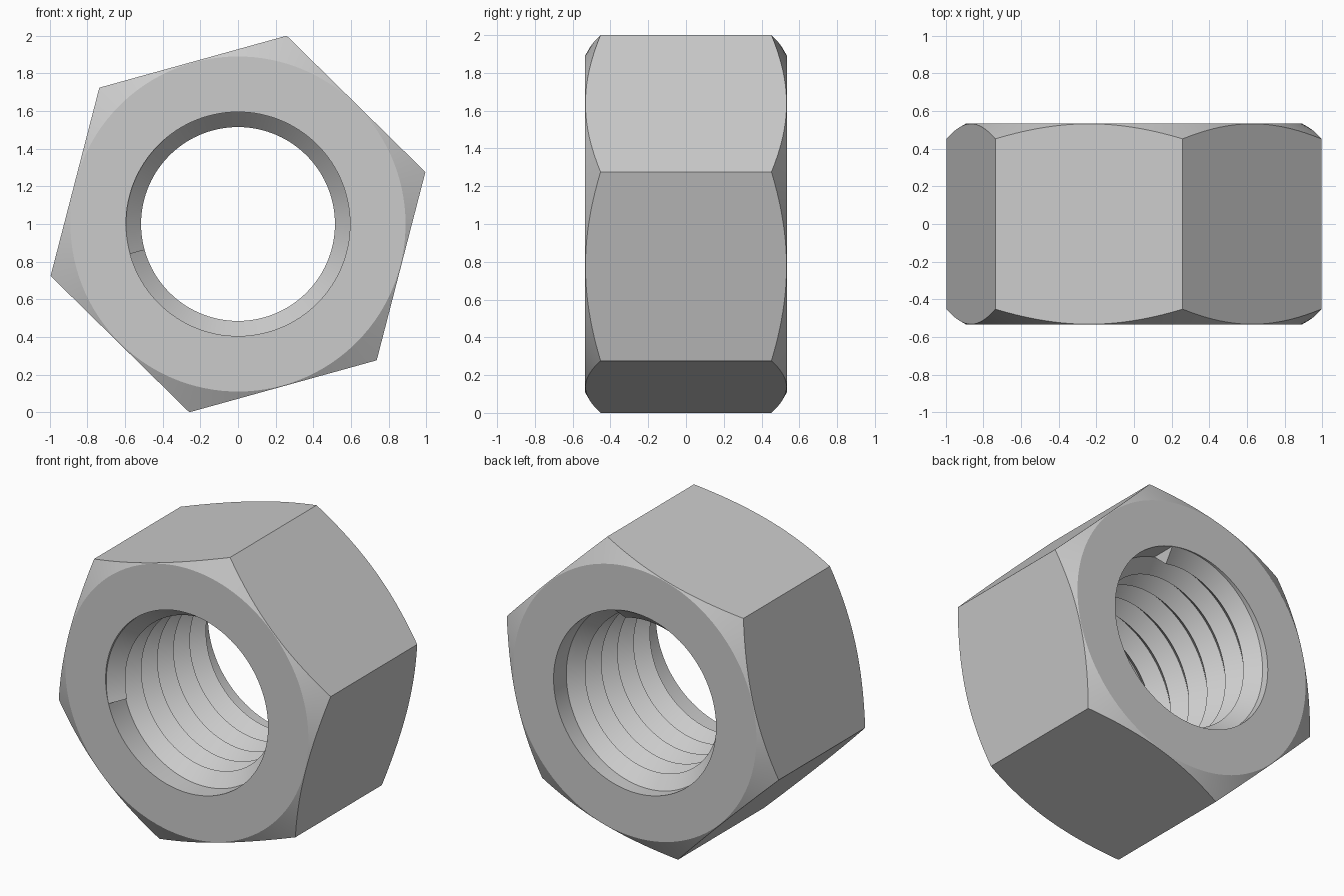
import bpy, bmesh
from math import radians, cos, sin, tan, pi

cube = bpy.data.objects.get("Cube")
if cube:
    bpy.data.objects.remove(cube, do_unlink=True)

CORNER = 1.033               # hexagon circumradius
FLAT = CORNER * cos(pi / 6)  # hexagon apothem
HALF = 0.535                 # half thickness
FACE = 0.89                  # radius of the flat bearing face
ROOT, CREST = 0.595, 0.515   # thread radii
STEPS = 120                  # segments per turn
TURN_STEPS = STEPS * 16 // 3 # tooth length in segments
PITCH = 2 * HALF / (TURN_STEPS / STEPS + 1)
START = radians(195.5)

bm = bmesh.new()


def point(radius, i, y):
    a = START - i * 2 * pi / STEPS
    return bm.verts.new((radius * cos(a), y, 1 + radius * sin(a)))


def strip(a, b):
    for i in range(min(len(a), len(b)) - 1):
        bm.faces.new((a[i], a[i + 1], b[i + 1], b[i]))


def hex_radius(i):
    a = (i * 2 * pi / STEPS) % (pi / 3)
    return FLAT / cos(a - pi / 6)


def ring(radius, y):
    return [point(radius, i, y) for i in range(STEPS + 1)]


def chamfer_ring(side):
    radii = [hex_radius(i) for i in range(STEPS + 1)]
    return [point(r, i, side * (HALF - (r - FACE) * tan(pi / 6)))
            for i, r in enumerate(radii)]


# Flat faces, conical chamfers and the six sides
bores, edges = [], []
for side in (-1, 1):
    bore, face, edge = ring(ROOT, side * HALF), ring(FACE, side * HALF), chamfer_ring(side)
    strip(bore, face)
    strip(face, edge)
    bores.append(bore)
    edges.append(edge)
strip(*edges)


# Right-handed helical tooth
def helix(radius, offset):
    return [point(radius, i, -HALF + PITCH * (i / STEPS + offset))
            for i in range(TURN_STEPS + 1)]


front, crest, back = helix(ROOT, 0), helix(CREST, 0.5), helix(ROOT, 1)
strip(front, crest)
strip(crest, back)

# Tooth ends and the plain bore beside the first and last turn
for end in (0, -1):
    bm.faces.new((front[end], crest[end], back[end]))
strip(bores[0], front)
last = back[-STEPS - 1:]
shift = (TURN_STEPS - STEPS) % STEPS
around = [bores[1][(shift + i) % STEPS] for i in range(STEPS + 1)]
strip(around, last)

bmesh.ops.remove_doubles(bm, verts=bm.verts, dist=0.0001)
bmesh.ops.recalc_face_normals(bm, faces=bm.faces)
mesh = bpy.data.meshes.new("hex_nut")
bm.to_mesh(mesh)
bm.free()

nut = bpy.data.objects.new("hex_nut", mesh)
bpy.context.collection.objects.link(nut)

# Plain grey metal
steel = bpy.data.materials.new("grey_steel")
steel.use_nodes = True
color = (0.6, 0.6, 0.6, 1)
steel.diffuse_color = color
steel.node_tree.nodes["Principled BSDF"].inputs["Base Color"].default_value = color
mesh.materials.append(steel)

bpy.ops.object.select_all(action="DESELECT")
nut.select_set(True)
bpy.context.view_layer.objects.active = nut
bpy.ops.object.shade_smooth_by_angle(angle=radians(25))
